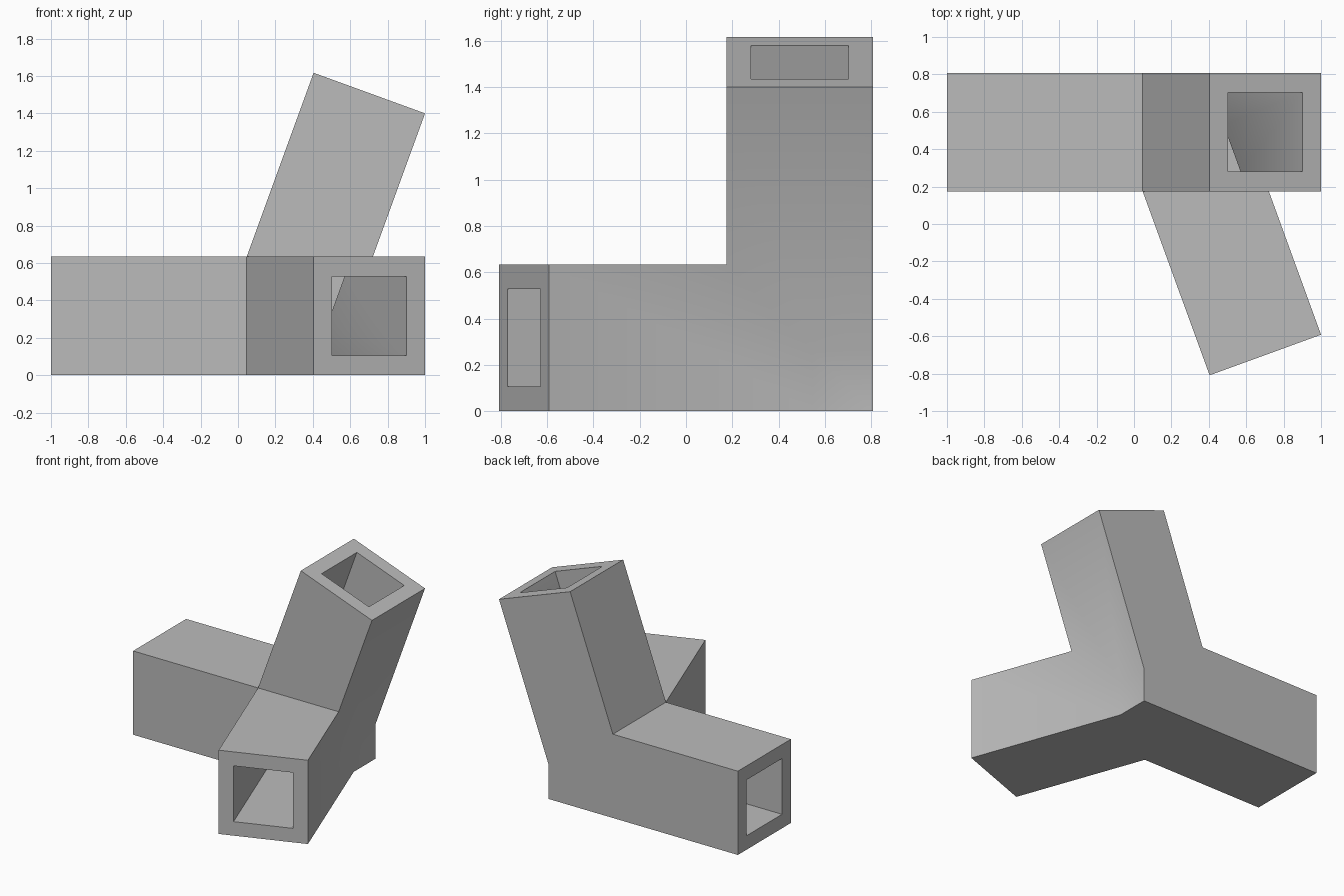
import bpy, bmesh, math
from mathutils import Vector

W = 0.634               # outer width of the square tubes
WALL = 0.106            # wall thickness
BACK = 0.808            # y of the flat back
TILT = math.radians(20)
ALONG = Vector((math.sin(TILT), math.cos(TILT)))    # arm direction in (x, u)
ACROSS = Vector((-math.cos(TILT), math.sin(TILT)))  # right edge to left edge
TIP = Vector((1.0, 1.40))                           # right corner of the open end

cube = bpy.data.objects.get("Cube")
if cube:
    bpy.data.objects.remove(cube, do_unlink=True)


def upward(x, u, v):
    return (x, BACK - v, u)


def forward(x, u, v):
    return (x, BACK - u, v)


def prism(name, outline, v0, v1, place):
    """Extrude a 2D outline from v0 to v1 in the given orientation."""
    bm = bmesh.new()
    rings = [[bm.verts.new(place(x, u, v)) for x, u in outline] for v in (v0, v1)]
    bm.faces.new(rings[0])
    bm.faces.new(rings[1])
    n = len(outline)
    for i in range(n):
        j = (i + 1) % n
        bm.faces.new((rings[0][i], rings[0][j], rings[1][j], rings[1][i]))
    bmesh.ops.recalc_face_normals(bm, faces=bm.faces)
    mesh = bpy.data.meshes.new(name)
    bm.to_mesh(mesh)
    bm.free()
    obj = bpy.data.objects.new(name, mesh)
    bpy.context.collection.objects.link(obj)
    return obj


def side_arm(name, place, inset=0.0, overshoot=0.0):
    """Tilted square bar, its root buried in the straight arm."""
    a = TIP + ACROSS * inset + ALONG * overshoot
    b = a + ACROSS * (W - 2 * inset)
    root = (a.y - 0.14) / ALONG.y
    outline = [a, b, b - ALONG * root, a - ALONG * root]
    return prism(name, outline, inset, W - inset, place)


def straight_arm(name, inset=0.0, overshoot=0.0):
    left, right = -1.0 - overshoot, 0.585 - inset
    lo, hi = inset, W - inset
    return prism(name, [(left, lo), (right, lo), (right, hi), (left, hi)], lo, hi, upward)


# Outer bars and the channels that hollow them
connector = straight_arm("three_way_tube_connector")
bars = [side_arm("upper_arm", upward), side_arm("front_arm", forward)]
channels = [straight_arm("straight_channel", WALL, 0.1),
            side_arm("upper_channel", upward, WALL, 0.1),
            side_arm("front_channel", forward, WALL, 0.1)]

bpy.context.view_layer.objects.active = connector
for helpers, operation in ((bars, 'UNION'), (channels, 'DIFFERENCE')):
    for helper in helpers:
        helper.hide_render = True
        mod = connector.modifiers.new(helper.name, 'BOOLEAN')
        mod.operation = operation
        mod.solver = 'EXACT'
        mod.object = helper
        bpy.ops.object.modifier_apply(modifier=mod.name)
        bpy.data.objects.remove(helper, do_unlink=True)

# Tidy the joined surface
bm = bmesh.new()
bm.from_mesh(connector.data)
bmesh.ops.remove_doubles(bm, verts=bm.verts, dist=0.0005)
bmesh.ops.dissolve_limit(bm, angle_limit=math.radians(1), verts=bm.verts, edges=bm.edges)
bm.to_mesh(connector.data)
bm.free()

# Single grey finish
grey = bpy.data.materials.new("plain_grey")
grey.use_nodes = True
grey.diffuse_color = (0.5, 0.5, 0.5, 1)
grey.node_tree.nodes["Principled BSDF"].inputs["Base Color"].default_value = (0.5, 0.5, 0.5, 1)
connector.data.materials.clear()
connector.data.materials.append(grey)

bpy.ops.object.select_all(action='DESELECT')
connector.select_set(True)
bpy.ops.object.shade_smooth_by_angle(angle=math.radians(30))
